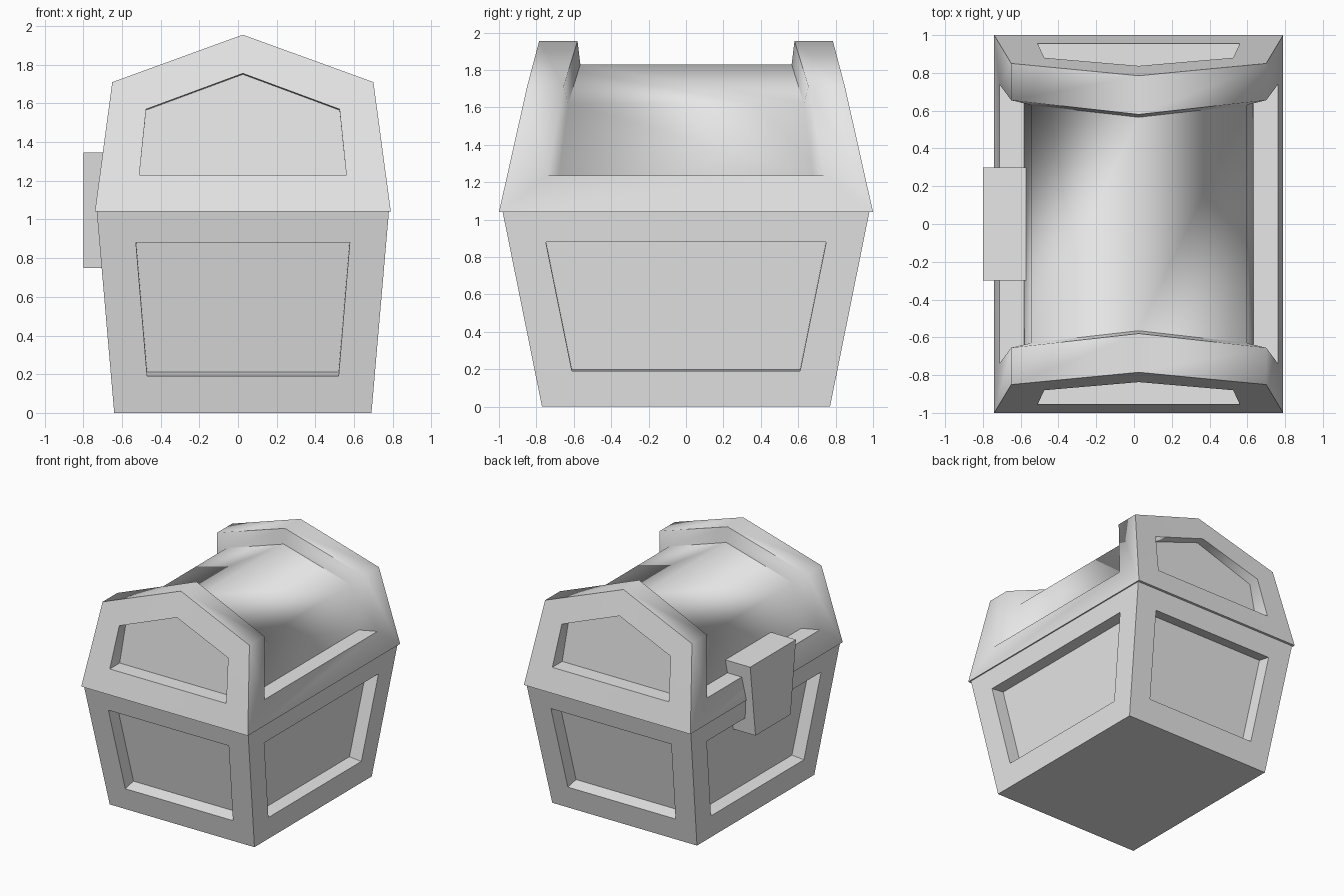
import bpy, bmesh, math
from mathutils import Vector

if "Cube" in bpy.data.objects:
    bpy.data.objects.remove(bpy.data.objects["Cube"])

CX = 0.025      # chest centre line
SEAM = 1.04     # height where lid meets body

grey = bpy.data.materials.new("plain grey")
grey.diffuse_color = (0.8, 0.8, 0.8, 1)
grey.use_nodes = True
grey.node_tree.nodes["Principled BSDF"].inputs["Base Color"].default_value = grey.diffuse_color


def finish(bm, name, smooth_angle=None):
    bmesh.ops.remove_doubles(bm, verts=bm.verts, dist=0.0005)
    bmesh.ops.recalc_face_normals(bm, faces=bm.faces)
    me = bpy.data.meshes.new(name)
    bm.to_mesh(me)
    bm.free()
    me.materials.append(grey)
    ob = bpy.data.objects.new(name, me)
    bpy.context.collection.objects.link(ob)
    if smooth_angle:
        bpy.ops.object.select_all(action='DESELECT')
        bpy.context.view_layer.objects.active = ob
        ob.select_set(True)
        bpy.ops.object.shade_smooth_by_angle(angle=math.radians(smooth_angle))
    return ob


def face(bm, pts):
    bm.faces.new([bm.verts.new((p[0] + CX, p[1], p[2])) for p in pts])


def bridge(bm, a, b):
    """Quads between two closed loops of equal length."""
    n = len(a)
    for i in range(n):
        j = (i + 1) % n
        face(bm, (a[i], a[j], b[j], b[i]))


def recess(bm, outer, rim, floor):
    bridge(bm, outer, rim)
    bridge(bm, rim, floor)


def arch(low, shoulder, apex, s=1):
    """Five-point arch from (x, y, z) of eave, shoulder and apex."""
    def at(p, side):
        return Vector((side * p[0], s * p[1], p[2]))
    return [at(low, -1), at(shoulder, -1), at(apex, 0), at(shoulder, 1), at(low, 1)]


# Body: flared box with a sunken panel on each side
def half_x(z):
    return 0.665 + 0.09 * z / SEAM


def half_y(z):
    return 0.77 + 0.21 * z / SEAM


bm = bmesh.new()
for z in (0, SEAM):
    x, y = half_x(z), half_y(z)
    face(bm, ((-x, -y, z), (x, -y, z), (x, y, z), (-x, y, z)))
Z0, Z1, DEPTH = 0.19, 0.88, 0.11
for s in (-1, 1):
    front = [[Vector((w, s * half_y(z), z)) for w, z in ws] for ws in (
        ((-half_x(0), 0), (half_x(0), 0), (half_x(SEAM), SEAM), (-half_x(SEAM), SEAM)),
        ((-0.495, Z0), (0.495, Z0), (0.553, Z1), (-0.553, Z1)))]
    side = [[Vector((s * half_x(z), w, z)) for w, z in ws] for ws in (
        ((-half_y(0), 0), (half_y(0), 0), (half_y(SEAM), SEAM), (-half_y(SEAM), SEAM)),
        ((-0.61, Z0), (0.61, Z0), (0.75, Z1), (-0.75, Z1)))]
    inward = (Vector((0, -s, 0.2)).normalized() * DEPTH,
              Vector((-s, 0, 0.087)).normalized() * DEPTH)
    for (outer, rim), d in zip((front, side), inward):
        floor = [p + d for p in rim]
        recess(bm, outer, rim, floor)
        face(bm, floor)
finish(bm, "chest_body")

# Lid: five-sided arch with sunken ends and a sunken barrel top
bm = bmesh.new()
hoops = {}
for s in (-1, 1):
    outer = arch((0.765, 1.0, SEAM), (0.675, 0.85, 1.71), (0, 0.785, 1.955), s)
    rim = arch((0.535, 0.955, 1.23), (0.50, 0.88, 1.57), (0, 0.837, 1.755), s)
    floor = arch((0.535, 0.825, 1.23), (0.50, 0.79, 1.565), (0, 0.77, 1.75), s)
    recess(bm, outer, rim, floor)
    face(bm, floor)
    hoops[s] = (outer,
                arch((0.738, 0.74, 1.235), (0.675, 0.655, 1.71), (0, 0.58, 1.955), s),
                arch((0.607, 0.68, 1.235), (0.57, 0.63, 1.62), (0, 0.565, 1.83), s))
loops = [hoops[-1][k] + hoops[1][k][::-1] for k in range(3)]
recess(bm, *loops)
a, b = hoops[-1][2], hoops[1][2]
for i in range(4):
    face(bm, (a[i], a[i + 1], b[i + 1], b[i]))
face(bm, [(x, y, SEAM) for x, y in ((-.765, -1), (.765, -1), (.765, 1), (-.765, 1))])
finish(bm, "chest_lid", 70)

# Lock: block that narrows downwards, lapping the seam
bm = bmesh.new()
top, bottom = [[(x - CX, y, z) for x, y in ((-.8, -w), (-.57, -w), (-.57, w), (-.8, w))]
               for w, z in ((0.3, 1.345), (0.23, 0.75))]
bridge(bm, top, bottom)
face(bm, top)
face(bm, bottom)
finish(bm, "lock")
